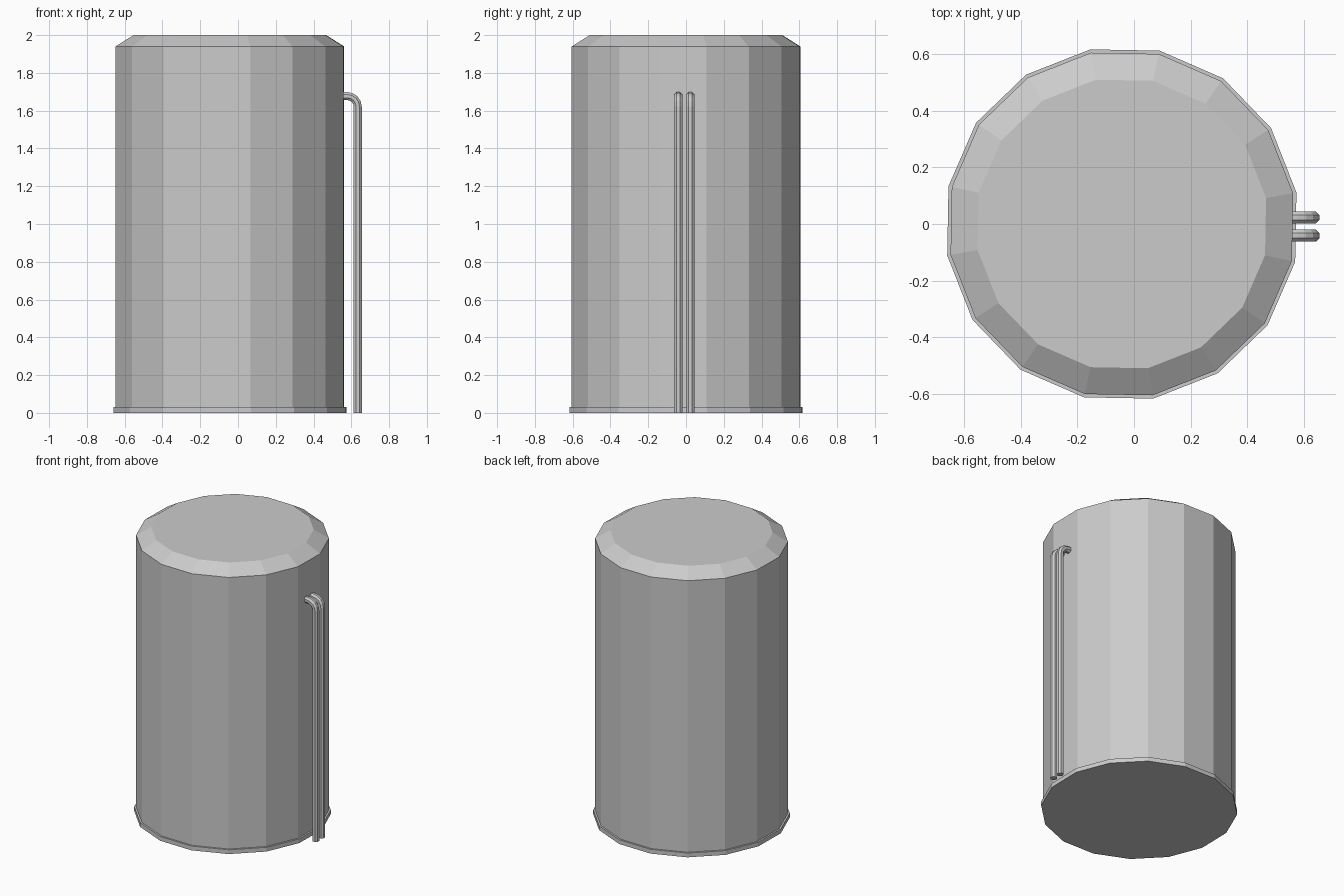
import bpy, bmesh, math

cube = bpy.data.objects.get("Cube")
if cube:
    bpy.data.objects.remove(cube, do_unlink=True)

grey = bpy.data.materials.new("light grey metal")
grey.use_nodes = True
colour = (0.6, 0.6, 0.6, 1)
grey.diffuse_color = colour
grey.node_tree.nodes["Principled BSDF"].inputs["Base Color"].default_value = colour

SIDES = 16
CENTRE_X = -0.043
TURN = math.radians(10.2)


def add_object(name, bm):
    bmesh.ops.recalc_face_normals(bm, faces=bm.faces)
    mesh = bpy.data.meshes.new(name)
    bm.to_mesh(mesh)
    bm.free()
    mesh.materials.append(grey)
    obj = bpy.data.objects.new(name, mesh)
    bpy.context.collection.objects.link(obj)
    return obj


def loft(name, rings):
    """Join successive vertex rings with quads and cap both ends."""
    bm = bmesh.new()
    loops = [[bm.verts.new(p) for p in ring] for ring in rings]
    for a, b in zip(loops, loops[1:]):
        n = len(a)
        for i in range(n):
            j = (i + 1) % n
            bm.faces.new((a[i], a[j], b[j], b[i]))
    bm.faces.new(loops[0][::-1])
    bm.faces.new(loops[-1])
    return add_object(name, bm)


def tank_ring(radius, z):
    angles = [TURN + math.tau * i / SIDES for i in range(SIDES)]
    return [(CENTRE_X + radius * math.cos(a), radius * math.sin(a), z) for a in angles]


def pipe_ring(x, y, z, tilt, radius=0.023, sides=8):
    """Ring across the pipe; tilt 0 runs upward, 90 degrees runs inward to the tank."""
    ring = []
    for i in range(sides):
        a = math.tau * (i + 0.5) / sides
        u, v = radius * math.cos(a), radius * math.sin(a)
        ring.append((x + u * math.cos(tilt), y + v, z + u * math.sin(tilt)))
    return ring


# Tank with base flange and chamfered lid
loft("tank", [tank_ring(r, z) for r, z in
              ((0.627, 0), (0.627, 0.03), (0.615, 0.03), (0.615, 1.94), (0.518, 2.0))])

# Twin pipes rising beside the tank and bending into its wall
PIPE_X, BEND, BEND_Z = 0.634, 0.056, 1.621
for side, y in (("left", 0.023), ("right", -0.041)):
    rings = [pipe_ring(PIPE_X, y, 0, 0)]
    for step in range(5):
        t = math.pi / 2 * step / 4
        rings.append(pipe_ring(PIPE_X - BEND * (1 - math.cos(t)), y,
                               BEND_Z + BEND * math.sin(t), t))
    rings.append(pipe_ring(0.55, y, BEND_Z + BEND, math.pi / 2))
    pipe = loft(side + "_pipe", rings)
